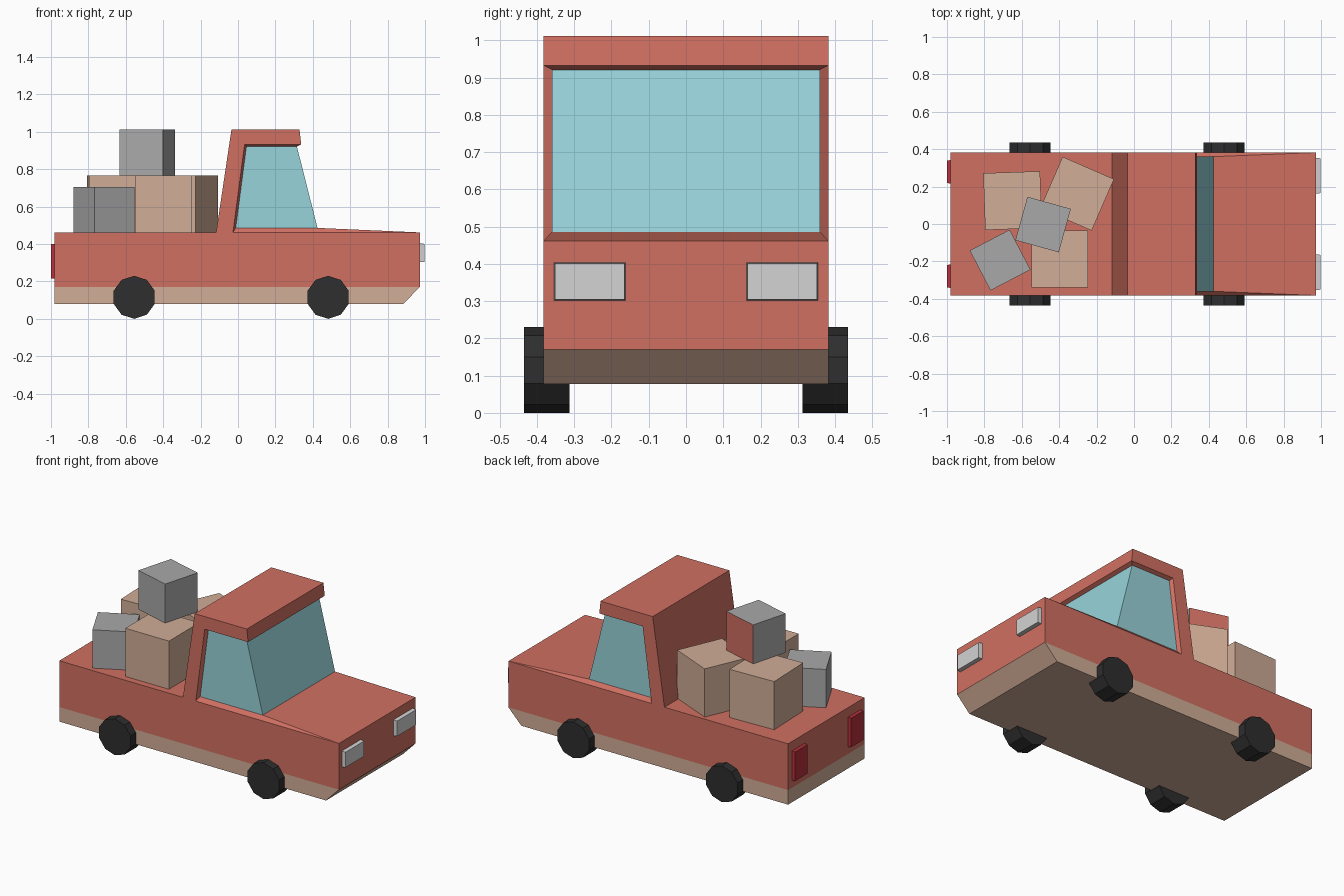
import bpy, bmesh, math
from mathutils import Matrix, Vector

if "Cube" in bpy.data.objects:
    bpy.data.objects.remove(bpy.data.objects["Cube"])


def mat(name, r, g, b):
    lin = [(c / 255 / 12.92 if c < 11 else ((c / 255 + 0.055) / 1.055) ** 2.4) for c in (r, g, b)]
    m = bpy.data.materials.new(name)
    m.diffuse_color = (*lin, 1)
    m.use_nodes = True
    m.node_tree.nodes["Principled BSDF"].inputs["Base Color"].default_value = m.diffuse_color
    return m


RED = mat("red paint", 209, 112, 98)
TAN = mat("tan", 209, 173, 151)
GLASS = mat("blue glass", 151, 211, 218)
GREY = mat("grey", 169, 169, 169)
LIGHT = mat("pale lamp", 211, 211, 211)
BLACK = mat("black rubber", 46, 46, 46)
TAIL = mat("dark red lamp", 180, 48, 58)


def finish(name, bm, *mats):
    bmesh.ops.recalc_face_normals(bm, faces=bm.faces)
    me = bpy.data.meshes.new(name)
    bm.to_mesh(me)
    bm.free()
    for m in mats:
        me.materials.append(m)
    ob = bpy.data.objects.new(name, me)
    bpy.context.collection.objects.link(ob)
    return ob


def prism(profile, half):
    """Extrude an x-z profile across y from -half to +half."""
    bm = bmesh.new()
    f = bm.faces.new([bm.verts.new((x, -half, z)) for x, z in profile])
    r = bmesh.ops.extrude_face_region(bm, geom=[f])
    bmesh.ops.translate(bm, vec=(0, 2 * half, 0),
                        verts=[v for v in r["geom"] if isinstance(v, bmesh.types.BMVert)])
    return bm


def wedge(name, outer, inner, m):
    """Convex strip between an outer edge (full width) and an inner edge (glass width)."""
    bm = bmesh.new()
    for pts, half in ((outer, W), (inner, G)):
        for x, z in pts:
            for s in (-1, 1):
                bm.verts.new((x, s * half, z))
    bmesh.ops.convex_hull(bm, input=bm.verts)
    bmesh.ops.dissolve_limit(bm, angle_limit=0.01, verts=bm.verts, edges=bm.edges)
    return finish(name, bm, m)


W, G = 0.382, 0.36      # half widths of body and glass
DECK = 0.462            # height of the bed

# Body with tan lower band
bm = prism([(-0.98, 0.078), (0.882, 0.078), (0.972, 0.17), (0.972, DECK), (-0.98, DECK)], W)
bmesh.ops.bisect_plane(bm, geom=bm.verts[:] + bm.edges[:] + bm.faces[:],
                       plane_co=(0, 0, 0.17), plane_no=(0, 0, 1), dist=1e-4)
for f in bm.faces:
    f.material_index = int(f.calc_center_median().z < 0.17)
finish("body", bm, RED, TAN)

# Cab: rear wall and roof in one profile
finish("cab_shell", prism([(-0.117, DECK), (-0.027, DECK), (0.035, 0.932), (0.338, 0.932),
                           (0.329, 1.012), (-0.035, 1.012)], W), RED)

# Sloping rims around the glass
wedge("hood", [(-0.027, DECK), (0.972, DECK)], [(-0.012, 0.486), (0.425, 0.486)], RED)
wedge("roof_rim", [(0.035, 0.932), (0.338, 0.932)], [(0.045, 0.921), (0.315, 0.921)], RED)
wedge("pillar_rim", [(-0.027, DECK), (0.035, 0.932)], [(-0.012, 0.486), (0.045, 0.921)], RED)

# Windows
finish("windows", prism([(-0.012, 0.486), (0.425, 0.486), (0.315, 0.921), (0.045, 0.921)], G), GLASS)

# Wheels: ten-sided, a corner at the top
for xn, x in (("rear", -0.555), ("front", 0.482)):
    for yn, s in (("right", -1), ("left", 1)):
        ring = [(x + 0.115 * math.sin(i * math.tau / 10), 0.115 + 0.115 * math.cos(i * math.tau / 10))
                for i in range(10)]
        bm = prism(ring, 0.061)
        bmesh.ops.translate(bm, vec=(0, s * 0.374, 0), verts=bm.verts)
        finish(f"{xn}_{yn}_wheel", bm, BLACK)


# Lamps: plates with slightly tapered outer face
def lamp(name, x0, x1, y, z, wy, hz, m):
    bm = bmesh.new()
    bmesh.ops.create_cube(bm, size=1)
    for v in bm.verts:
        out = v.co.x > 0
        t = 0.004 if out else 0
        v.co = Vector((x1 if out else x0, y + math.copysign(wy - t, v.co.y),
                       z + math.copysign(hz - t, v.co.z)))
    finish(name, bm, m)


for yn, s in (("right", -1), ("left", 1)):
    lamp(f"{yn}_headlight", 0.96, 0.996, s * 0.258, 0.353, 0.097, 0.052, LIGHT)
    lamp(f"{yn}_tail_light", -0.97, -1.0, s * 0.279, 0.308, 0.064, 0.095, TAIL)


# Cargo boxes
def box(name, x, y, z, size, height, deg, m, side=None):
    bm = bmesh.new()
    bmesh.ops.create_cube(bm, size=1)
    if side:
        for f in bm.faces:
            f.material_index = int(f.normal.y > 0.9)
    bmesh.ops.scale(bm, vec=(size, size, height), verts=bm.verts)
    bmesh.ops.transform(bm, verts=bm.verts,
                        matrix=Matrix.Translation((x, y, z + height / 2)) @ Matrix.Rotation(math.radians(deg), 4, "Z"))
    finish(name, bm, m, *([side] if side else []))


box("tan_box_right", -0.397, -0.187, DECK, 0.304, 0.304, 0, TAN)
box("tan_box_rear", -0.649, 0.125, DECK, 0.304, 0.304, 2, TAN)
box("tan_box_front", -0.304, 0.162, DECK, 0.3, 0.304, -23.5, TAN)
box("grey_box_low", -0.716, -0.193, DECK, 0.241, 0.242, 27.5, GREY)
box("grey_box_top", -0.486, -0.003, DECK + 0.304, 0.241, 0.246, -15.5, GREY, RED)
